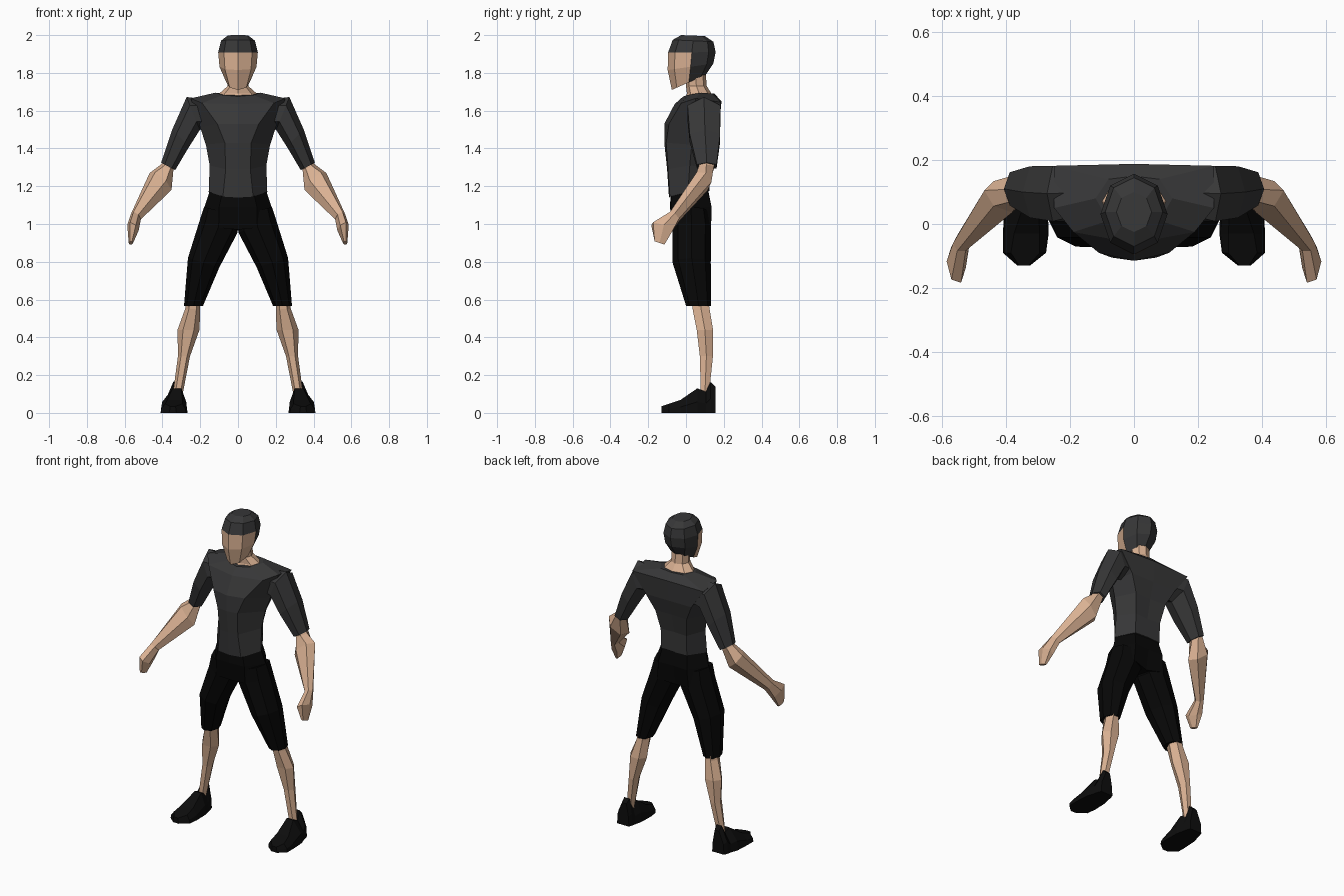
import bpy, bmesh, math
from mathutils import Vector


def material(name, color):
    m = bpy.data.materials.new(name)
    m.diffuse_color = (*color, 1)
    return m


SKIN = material("skin", (0.70, 0.44, 0.29))
SHIRT = material("charcoal_cloth", (0.038, 0.038, 0.039))
SHORTS = material("black_cloth", (0.0022, 0.0022, 0.0022))
SHOE = material("black_leather", (0.004, 0.004, 0.004))


def ring(c, u, v, n=6):
    """Ellipse-like ring round c, spanned by the half axes u and v."""
    c, u, v = Vector(c), Vector(u), Vector(v)
    return [c + u * math.cos(a) + v * math.sin(a)
            for a in (2 * math.pi * i / n for i in range(n))]


def sym(half):
    """Closed ring from half a ring, front centre to back centre."""
    return [Vector(p) for p in half] + [Vector((-x, y, z)) for x, y, z in half[-2:0:-1]]


def loft(name, rings, mats, mirror=False, rule=None):
    """Skin flat faces over the rings and close both ends."""
    bm = bmesh.new()
    rows = [[bm.verts.new(p) for p in r] for r in rings]
    n = len(rows[0])
    for a, b in zip(rows, rows[1:]):
        for i in range(n):
            j = (i + 1) % n
            bm.faces.new((a[i], a[j], b[j], b[i]))
    bm.faces.new(rows[0])
    bm.faces.new(rows[-1])
    bmesh.ops.recalc_face_normals(bm, faces=bm.faces)
    if rule:
        for f in bm.faces:
            f.material_index = rule(f.calc_center_median())
    me = bpy.data.meshes.new(name)
    bm.to_mesh(me)
    bm.free()
    for m in mats:
        me.materials.append(m)
    ob = bpy.data.objects.new(name, me)
    bpy.context.collection.objects.link(ob)
    if mirror:
        ob.modifiers.new("mirror", "MIRROR").use_mirror_merge = False
    return ob


# Shirt body, hem to collar
loft("shirt_body", [
    sym([(0, -.09, 1.14), (.08, -.085, 1.145), (.155, .01, 1.17), (.09, .12, 1.175), (0, .125, 1.175)]),
    sym([(0, -.10, 1.29), (.065, -.095, 1.29), (.15, .02, 1.31), (.09, .125, 1.30), (0, .12, 1.30)]),
    sym([(0, -.115, 1.43), (.07, -.105, 1.43), (.17, .03, 1.42), (.11, .15, 1.42), (0, .145, 1.42)]),
    sym([(0, -.115, 1.53), (.11, -.09, 1.53), (.2, .04, 1.51), (.16, .175, 1.52), (0, .175, 1.52)]),
    sym([(0, -.06, 1.635), (.19, -.025, 1.64), (.25, .05, 1.665), (.25, .182, 1.645), (0, .188, 1.65)]),
    sym([(0, -.015, 1.675), (.08, .01, 1.683), (.12, .08, 1.695), (.08, .14, 1.69), (0, .15, 1.69)]),
], [SHIRT])

# Sleeves
loft("sleeve", [
    ring((.12, .10, 1.585), (0, 0, .07), (0, .07, 0)),
    ring((.237, .095, 1.585), (.035, 0, .087), (0, .1, 0)),
    ring((.303, .10, 1.455), (.045, 0, .045), (0, .093, 0)),
    ring((.37, .11, 1.305), (.037, 0, .02), (0, .06, 0)),
], [SHIRT], mirror=True)

# Forearms ending in mitten-like hands
loft("forearm_and_hand", [
    ring((.36, .11, 1.325), (.03, 0, .015), (0, .045, 0)),
    ring((.375, .108, 1.30), (.033, 0, .015), (0, .046, 0)),
    ring((.41, .085, 1.225), (.058, .02, .045), (0, .045, -.03)),
    ring((.54, -.06, 1.04), (.026, 0, .015), (0, .028, -.02)),
    ring((.556, -.127, .98), (.03, .01, .015), (0, .06, -.025)),
    ring((.567, -.14, .9), (.012, 0, 0), (0, .03, -.01)),
], [SKIN], mirror=True)

# Neck
loft("neck", [
    ring((0, .07, 1.66), (.11, 0, 0), (0, .08, 0), 8),
    ring((0, .07, 1.69), (.1, 0, 0), (0, .065, 0), 8),
    ring((0, .055, 1.73), (.055, 0, 0), (0, .055, 0), 8),
    ring((0, .05, 1.79), (.055, 0, 0), (0, .055, 0), 8),
], [SKIN])


# Head with cap: each level is half width, front y, back y, front z, back z
def level(w, y0, y1, z0, z1):
    ym, zm, d = (y0 + y1) / 2, (z0 + z1) / 2, .72
    return ring((0, ym, zm), (w, 0, 0), (0, (y1 - y0) / 2, (z1 - z0) / 2), 8)


loft("head_and_cap", [
    level(.062, -.075, .105, 1.71, 1.79),
    level(.098, -.097, .145, 1.815, 1.85),
    level(.105, -.095, .157, 1.908, 1.91),
    level(.09, -.07, .145, 1.975, 1.965),
    level(.055, -.025, .10, 2.0, 1.995),
], [SKIN, SHIRT], rule=lambda c: int(c.z > 1.91 or (c.z > 1.785 and c.y > .03)))

# Shorts: seat, then legs
loft("shorts_seat", [
    sym([(0, -.08, 1.18), (.08, -.075, 1.18), (.145, .015, 1.19), (.085, .11, 1.19), (0, .115, 1.19)]),
    sym([(0, -.085, 1.09), (.1, -.08, 1.09), (.178, .025, 1.09), (.1, .135, 1.09), (0, .13, 1.09)]),
    sym([(0, -.06, .97), (.1, -.072, .98), (.2, .03, 1.01), (.11, .133, .98), (0, .11, .965)]),
], [SHORTS])
loft("shorts_leg", [
    ring((.1, .025, 1.07), (.08, 0, .02), (0, .095, 0), 8),
    ring((.103, .03, .985), (.101, 0, .03), (0, .102, 0), 8),
    ring((.182, .03, .795), (.083, 0, .025), (0, .101, 0), 8),
    ring((.236, .067, .565), (.05, 0, 0), (0, .066, 0), 8),
], [SHORTS], mirror=True)

# Lower legs
loft("lower_leg", [
    ring((.235, .075, .6), (.035, 0, 0), (0, .05, 0)),
    ring((.24, .08, .55), (.04, 0, 0), (0, .052, 0)),
    ring((.262, .1, .44), (.058, 0, 0), (0, .05, 0)),
    ring((.286, .108, .3), (.032, 0, 0), (0, .04, 0)),
    ring((.319, .1, .1), (.026, 0, 0), (0, .025, 0)),
], [SKIN], mirror=True)


# Shoes, sections from toe to heel: y, sole edges, top edges, height
def section(y, x0, x1, t0, t1, h):
    return [Vector(p) for p in ((x0, y, 0), (x1, y, 0), (x1 - .004, y, h * .45),
                                (t1, y, h), (t0, y, h), (x0 + .004, y, h * .45))]


loft("shoe", [
    section(-.13, .325, .365, .33, .36, .035),
    section(-.09, .275, .41, .295, .385, .048),
    section(-.03, .267, .41, .295, .375, .068),
    section(.06, .27, .405, .3, .345, .13),
    section(.105, .28, .39, .3, .345, .112),
    section(.13, .285, .385, .305, .342, .165),
    section(.155, .292, .375, .31, .34, .14),
], [SHOE], mirror=True)
